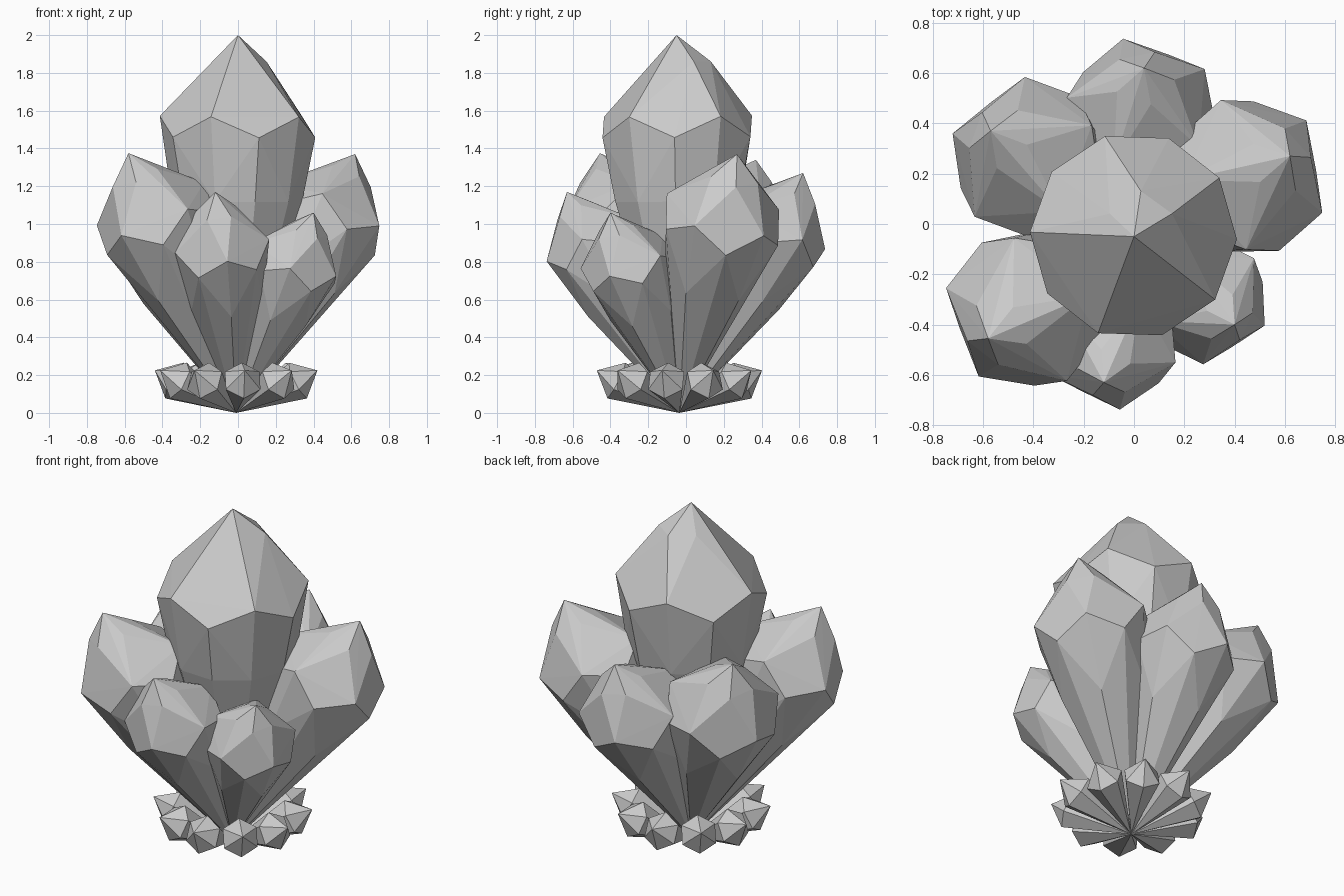
import bpy, bmesh
from math import sin, cos, radians
from mathutils import Vector, Matrix

if "Cube" in bpy.data.objects:
    bpy.data.objects.remove(bpy.data.objects["Cube"])

BASE = Vector((-0.01, -0.035, 0.0))   # all crystals grow from this point


def ring(r, z, n, start, off=(0, 0)):
    return [Vector((off[0] + r * cos(radians(start + 360 * k / n)),
                    off[1] + r * sin(radians(start + 360 * k / n)), z)) for k in range(n)]


def crystal(name, pts, tip, width=1.0):
    """Convex crystal: pts are along +z with unit length, aimed from BASE to tip."""
    d = Vector(tip) - BASE
    # local x axis points away from the cluster centre
    z = d.normalized()
    x = Vector((1, 0, 0)) if z.z > 0.999 else Vector((d.x, d.y, 0)).normalized()
    y = z.cross(x).normalized()
    x = y.cross(z)
    m = Matrix((x, y, z)).transposed()
    bm = bmesh.new()
    for p in pts:
        q = Vector((p.x * width, p.y * width, p.z)) * d.length
        bm.verts.new(BASE + m @ q)
    res = bmesh.ops.convex_hull(bm, input=bm.verts)
    junk = [v for v in res["geom_interior"] if isinstance(v, bmesh.types.BMVert)]
    bmesh.ops.delete(bm, geom=junk, context='VERTS')
    bmesh.ops.recalc_face_normals(bm, faces=bm.faces)
    me = bpy.data.meshes.new(name)
    bm.to_mesh(me)
    bm.free()
    ob = bpy.data.objects.new(name, me)
    bpy.context.collection.objects.link(ob)
    return ob


# Large crystal profile: point, belly ring, zigzag shoulder of ten, bevel ring, tip
large = ([Vector((0, 0, 0)), Vector((0, 0, 1))]
         + ring(0.172, 0.56, 10, 178)
         + ring(0.206, 0.785, 5, 178) + ring(0.206, 0.73, 5, 214)
         + ring(0.065, 0.93, 5, 18, (0.014, 0.025)))
side = ([Vector((0, 0, 0)), Vector((0, 0, 1))]
        + ring(0.158, 0.51, 5, 18)
        + ring(0.208, 0.785, 5, 18) + ring(0.208, 0.71, 5, 54)
        + ring(0.086, 0.92, 5, 54, (0.012, 0)))
# Small crystal profile: point, six-sided shoulder, tip
small = [Vector((0, 0, 0)), Vector((0, 0, 1))] + ring(0.215, 0.76, 6, 0)

# Main crystal
crystal("main_crystal", large, (0.0, -0.05, 2.0))

# Leaning crystals around it
for name, tip, w in [("left_front", (-0.58, -0.455, 1.375), 1.0),
                     ("right_back", (0.62, 0.27, 1.37), 1.0),
                     ("front", (-0.12, -0.63, 1.17), 0.97),
                     ("right_front", (0.40, -0.40, 1.06), 1.0),
                     ("back", (0.04, 0.62, 1.27), 1.0),
                     ("left_back", (-0.57, 0.37, 1.34), 1.0)]:
    crystal(name + "_crystal", side, tip, w)

# Ring of small crystals at the foot
for k in range(10):
    a = radians(36 * k + 24)
    crystal(f"foot_crystal_{k + 1}", small,
            BASE + Vector((0.44 * cos(a), 0.44 * sin(a), 0.225)))
